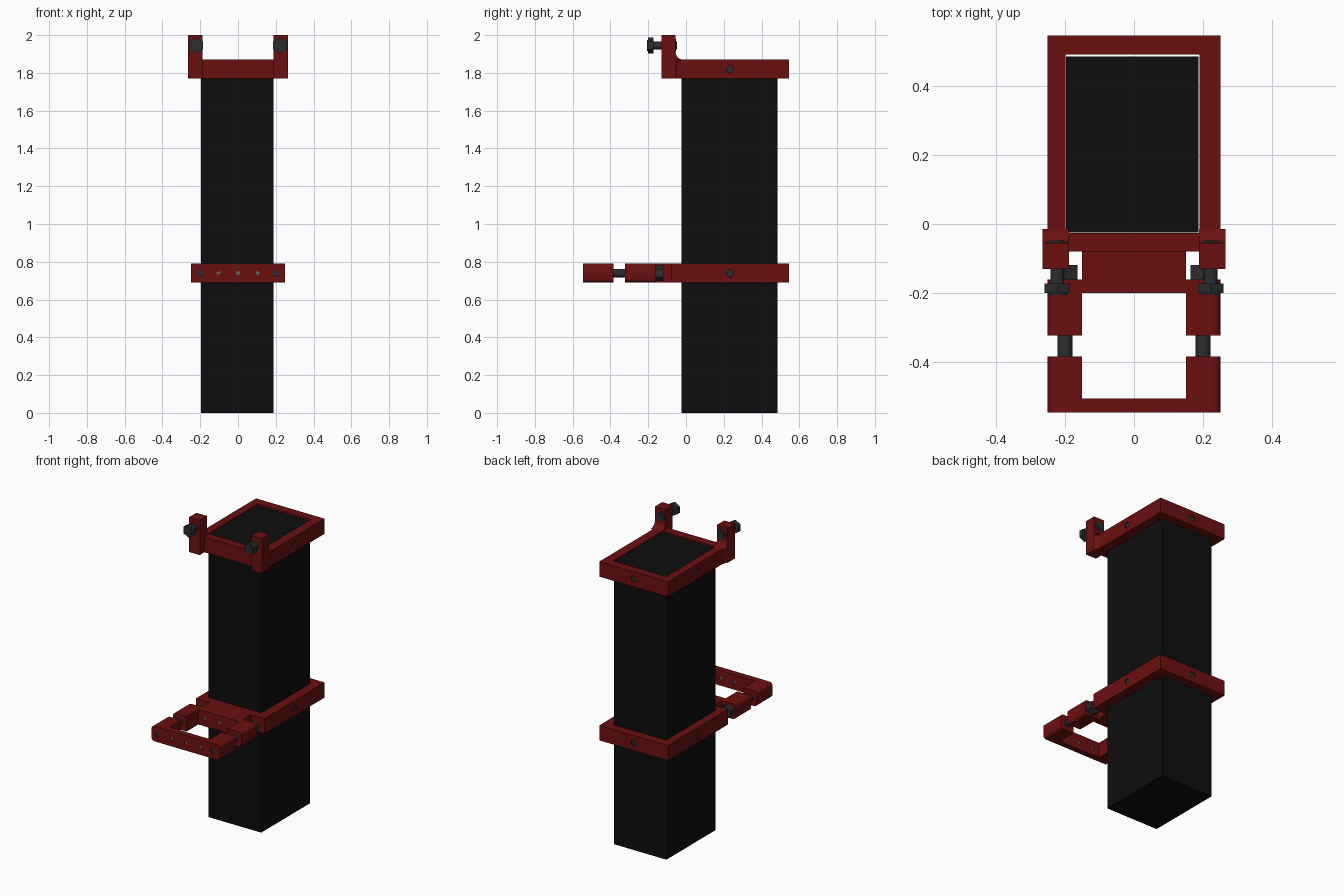
import bpy, bmesh, math
from mathutils import Matrix, Vector

if "Cube" in bpy.data.objects:
    bpy.data.objects.remove(bpy.data.objects["Cube"])


def material(name, col):
    m = bpy.data.materials.new(name)
    m.diffuse_color = (*col, 1)
    m.use_nodes = True
    m.node_tree.nodes["Principled BSDF"].inputs["Base Color"].default_value = m.diffuse_color
    return m


RED = material("red_paint", (0.15, 0.005, 0.005))
BLACK = material("black_body", (0.004, 0.004, 0.004))
STEEL = material("dark_steel", (0.025, 0.027, 0.028))
PIN = material("grey_pin", (0.10, 0.13, 0.12))


def finish(bm, name, mat, smooth=False):
    bmesh.ops.recalc_face_normals(bm, faces=bm.faces)
    me = bpy.data.meshes.new(name)
    bm.to_mesh(me)
    bm.free()
    ob = bpy.data.objects.new(name, me)
    bpy.context.collection.objects.link(ob)
    me.materials.append(mat)
    if smooth:
        bpy.ops.object.select_all(action='DESELECT')
        ob.select_set(True)
        bpy.context.view_layer.objects.active = ob
        bpy.ops.object.shade_smooth_by_angle(angle=math.radians(35))
    return ob


def extrude(bm, pts, vec):
    """Closed solid from a flat outline."""
    f = bm.faces.new([bm.verts.new(p) for p in pts])
    r = bmesh.ops.extrude_face_region(bm, geom=[f], use_keep_orig=True)
    bmesh.ops.translate(bm, vec=Vector(vec), verts=[
        v for v in r['geom'] if isinstance(v, bmesh.types.BMVert)])


def add_cyl(bm, a, b, r, n=24):
    """Cylinder from point a to point b."""
    a, b = Vector(a), Vector(b)
    rot = (b - a).to_track_quat('Z', 'Y').to_matrix().to_4x4()
    bmesh.ops.create_cone(bm, cap_ends=True, segments=n, radius1=r, radius2=r,
                          depth=(b - a).length,
                          matrix=Matrix.Translation((a + b) / 2) @ rot)


def cut(ob, holes):
    """Bore cylinders (a, b, radius) out of ob."""
    bm = bmesh.new()
    for a, b, r in holes:
        add_cyl(bm, a, b, r)
    c = finish(bm, "hole_cutter", RED)
    c.hide_render = True
    m = ob.modifiers.new("holes", 'BOOLEAN')
    m.object, m.operation, m.solver = c, 'DIFFERENCE', 'EXACT'
    bpy.context.view_layer.objects.active = ob
    bpy.ops.object.modifier_apply(modifier=m.name)
    bpy.data.objects.remove(c)


# Main rectangular body
bm = bmesh.new()
extrude(bm, [(-.197, -.025, 0), (.187, -.025, 0), (.187, .485, 0), (-.197, .485, 0)],
        (0, 0, 1.86))
finish(bm, "body", BLACK)


# Collars around the body, each with three recessed set screws
def collar(name, z):
    bm = bmesh.new()
    rings = []
    for h in (z, z + .1):
        for x0, x1, y0, y1 in ((-.25, .25, -.08, .545), (-.198, .189, -.026, .49)):
            rings.append([bm.verts.new(p) for p in
                          ((x0, y0, h), (x1, y0, h), (x1, y1, h), (x0, y1, h))])
    ob, ib, ot, it = rings
    for p, q in ((ob, ib), (ib, it), (it, ot), (ot, ob)):
        for i in range(4):
            j = (i + 1) % 4
            bm.faces.new((p[i], p[j], q[j], q[i]))
    frame = finish(bm, name, RED)
    zc = z + .05
    ends = [((s * .25, .232, zc), Vector((s, 0, 0))) for s in (-1, 1)]
    ends.append(((0, .545, zc), Vector((0, 1, 0))))
    cut(frame, [(Vector(p) - d * .03, Vector(p) + d * .02, .02) for p, d in ends])
    bm = bmesh.new()
    for p, d in ends:
        add_cyl(bm, Vector(p) - d * .035, Vector(p) - d * .008, .0195)
    finish(bm, name + "_set_screws", STEEL, True)


collar("upper_collar", 1.77)
collar("lower_collar", .69)

# Upright lugs with filleted roots, and their hex bolts
for s, side in ((-1, "left"), (1, "right")):
    bm = bmesh.new()
    prof = [(-.13, 1.77), (-.055, 1.77), (-.055, 1.868), (-.015, 1.868)]
    prof += [(-.015 - .04 * math.sin(a), 1.91 - .04 * math.cos(a))
             for a in [i * math.pi / 12 for i in range(7)]]
    prof += [(-.055, 2.0), (-.13, 2.0)]
    extrude(bm, [(s * .188, y, z) for y, z in prof], (s * .077, 0, 0))
    flare = [(s * .24, -.056), (s * .265, -.056), (s * .257, -.045),
             (s * .252, -.033), (s * .25, -.018), (s * .24, -.018)]
    extrude(bm, [(x, y, 1.77) for x, y in flare], (0, 0, .1))
    finish(bm, side + "_lug", RED, True)

    bm = bmesh.new()
    x, z = s * .222, 1.945
    add_cyl(bm, (x, -.19, z), (x, -.048, z), .02)
    add_cyl(bm, (x, -.2, z), (x, -.172, z), .042, 6)
    add_cyl(bm, (x, -.206, z), (x, -.2, z), .028)
    add_cyl(bm, (x, -.062, z), (x, -.052, z), .035, 6)
    finish(bm, side + "_lug_bolt", STEEL, True)


# Two halves of the front clamp, outer long edges rounded
def clamp(name, pts, holes):
    bm = bmesh.new()
    extrude(bm, [(x, y, .69) for x, y in pts], (0, 0, .1))
    edges = [e for e in bm.edges
             if all(abs(abs(v.co.x) - .25) < 1e-4 for v in e.verts)
             and abs(e.verts[0].co.y - e.verts[1].co.y) > .05
             and abs(e.verts[0].co.x - e.verts[1].co.x) < .01]
    bmesh.ops.bevel(bm, geom=edges, offset=.022, segments=5, profile=.5,
                    affect='EDGES')
    ob = finish(bm, name, RED, True)
    cut(ob, holes)


def mirrored(half):
    return half + [(-x, y) for x, y in reversed(half)]


Z = .74
clamp("clamp_front",
      mirrored([(.15, -.505), (.15, -.383), (.25, -.383), (.25, -.545)]),
      [((x, -.56, Z), (x, -.49, Z), .011) for x in (-.103, 0, .103)]
      + [((x, -.56, Z), (x, -.5, Z), .018) for x in (-.2, .2)])
clamp("clamp_rear",
      mirrored([(.15, -.2), (.15, -.322), (.25, -.322), (.25, -.16),
                (.15, -.16), (.15, -.078)]),
      [((x, -.22, Z), (x, -.17, Z), .011) for x in (-.103, 0, .103)])

# Small pins through the clamp bars
bm = bmesh.new()
for x in (-.103, 0, .103):
    add_cyl(bm, (x, -.54, Z), (x, -.51, Z), .0108)
    add_cyl(bm, (x, -.196, Z), (x, -.17, Z), .0108)
finish(bm, "clamp_pins", PIN, True)

# Clamp rods with hex nuts at the rear
for s, side in ((-1, "left"), (1, "right")):
    bm = bmesh.new()
    x = s * .2
    add_cyl(bm, (x, -.54, Z), (x, -.45, Z), .0175)
    add_cyl(bm, (x, -.45, Z), (x, -.15, Z), .022)
    add_cyl(bm, (x, -.162, Z), (x, -.118, Z), .043, 6)
    finish(bm, side + "_clamp_rod", STEEL, True)
